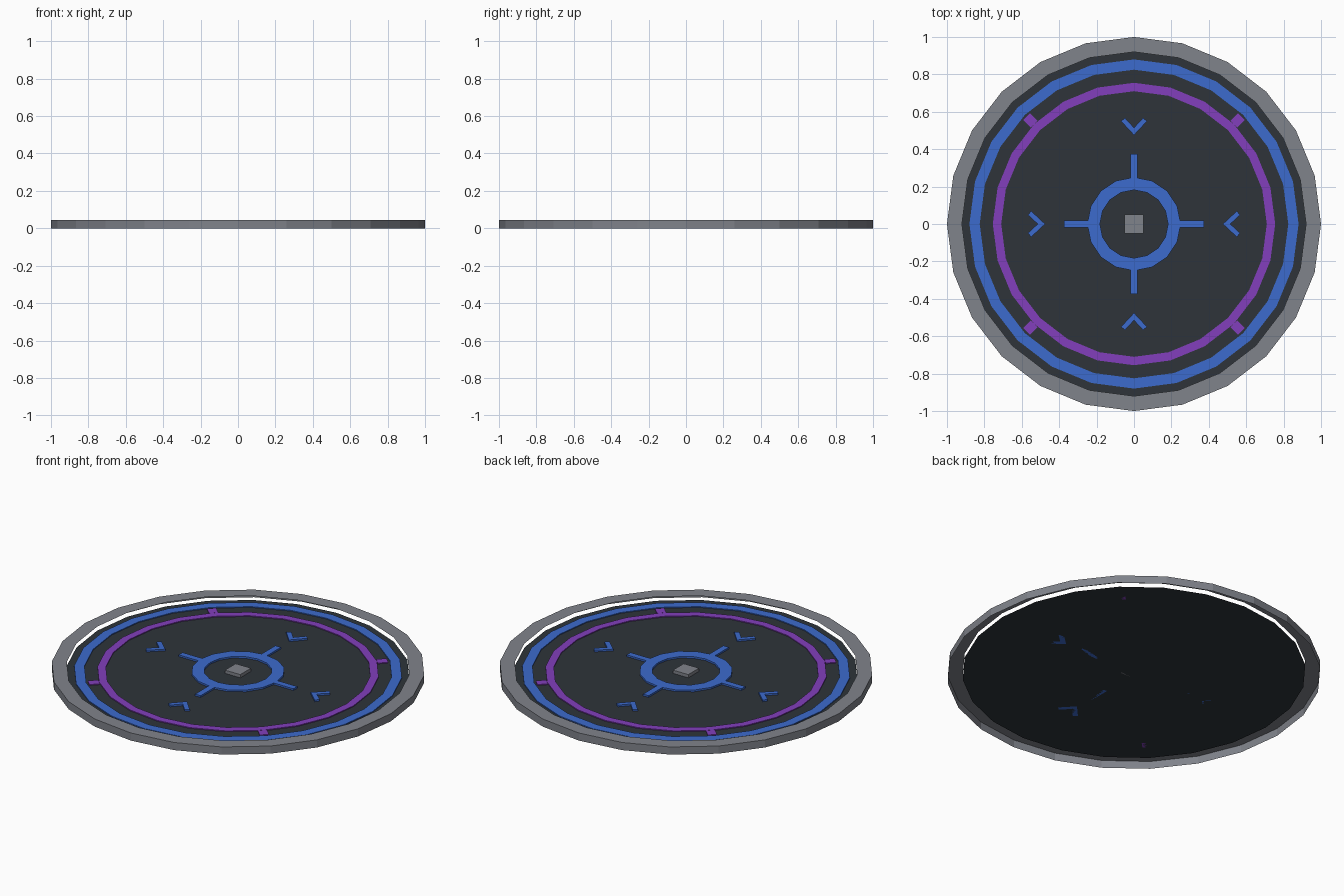
import bpy, bmesh, math
from mathutils import Matrix

if "Cube" in bpy.data.objects:
    bpy.data.objects.remove(bpy.data.objects["Cube"], do_unlink=True)

FLOOR = 0.021      # height of the floor
TRACK = 0.026      # top of the thin painted rings
RAISED = 0.031     # top of the raised markings
TOP = 0.045        # top of the rim


def material(name, rgb):
    linear = [((c / 255 + 0.055) / 1.055) ** 2.4 for c in rgb] + [1.0]
    mat = bpy.data.materials.new(name)
    mat.use_nodes = True
    mat.diffuse_color = linear
    bsdf = next(n for n in mat.node_tree.nodes if n.type == 'BSDF_PRINCIPLED')
    bsdf.inputs["Base Color"].default_value = linear
    bsdf.inputs["Roughness"].default_value = 0.8
    return mat


grey = material("rim grey", (128, 131, 139))
dark = material("floor charcoal", (46, 52, 58))
blue = material("marking blue", (60, 107, 205))
purple = material("marking purple", (130, 63, 188))


def finish(name, bm, mat):
    mesh = bpy.data.meshes.new(name)
    bm.to_mesh(mesh)
    bm.free()
    mesh.materials.append(mat)
    obj = bpy.data.objects.new(name, mesh)
    bpy.context.collection.objects.link(obj)
    return obj


def lathe(name, profile, sides, mat):
    """Sweep an open (radius, height) profile round the z axis."""
    bm = bmesh.new()
    loops = []
    for r, z in profile:
        angles = [math.tau * i / sides for i in range(sides)]
        loops.append([bm.verts.new((r * math.cos(a), r * math.sin(a), z)) for a in angles])
    for low, high in zip(loops, loops[1:]):
        for i in range(sides):
            j = (i + 1) % sides
            bm.faces.new((low[i], low[j], high[j], high[i]))
    return finish(name, bm, mat)


def flat_ring(name, outer, inner, top, sides, mat):
    return lathe(name, [(outer, FLOOR), (outer, top), (inner, top), (inner, FLOOR)], sides, mat)


def plate(name, outline, top, mat, angle=0.0):
    """Extrude an outline up from the floor, turned round the z axis."""
    bm = bmesh.new()
    face = bm.faces.new([bm.verts.new((x, y, FLOOR)) for x, y in outline])
    raised = bmesh.ops.extrude_face_region(bm, geom=[face])
    for v in raised["geom"]:
        if isinstance(v, bmesh.types.BMVert):
            v.co.z = top
    bmesh.ops.recalc_face_normals(bm, faces=bm.faces)
    bm.transform(Matrix.Rotation(angle, 4, 'Z'))
    return finish(name, bm, mat)


def box(x0, x1, half):
    return [(x0, -half), (x1, -half), (x1, half), (x0, half)]


# Rim: outer wall and top lip, open underneath
lathe("rim", [(1.0, 0.0), (1.0, TOP), (0.92, TOP)], 24, grey)

# Floor disc
bm = bmesh.new()
bmesh.ops.create_circle(bm, cap_ends=True, segments=24, radius=0.92,
                        matrix=Matrix.Translation((0, 0, FLOOR))
                        @ Matrix.Rotation(math.pi / 2, 4, 'Z'))
finish("floor", bm, dark)

# Concentric rings
flat_ring("outer_ring", 0.88, 0.825, TRACK, 24, blue)
flat_ring("middle_ring", 0.755, 0.71, TRACK, 24, purple)
flat_ring("centre_ring", 0.25, 0.182, RAISED, 16, blue)

# Centre block
plate("centre_block", box(-0.05, 0.05, 0.05), 0.04, grey)

# Spokes, inward arrows and tabs, four of each
arrow = [(0.475, 0), (0.55, 0.07), (0.567, 0.048), (0.515, 0),
         (0.567, -0.048), (0.55, -0.07)]
for i in range(4):
    turn = i * math.pi / 2
    plate(f"spoke_{i + 1}", box(0.246, 0.375, 0.018), RAISED, blue, turn)
    plate(f"arrow_{i + 1}", arrow, RAISED, blue, turn)
    plate(f"tab_{i + 1}", box(0.755, 0.812, 0.025), TRACK, purple, turn + math.pi / 4)
